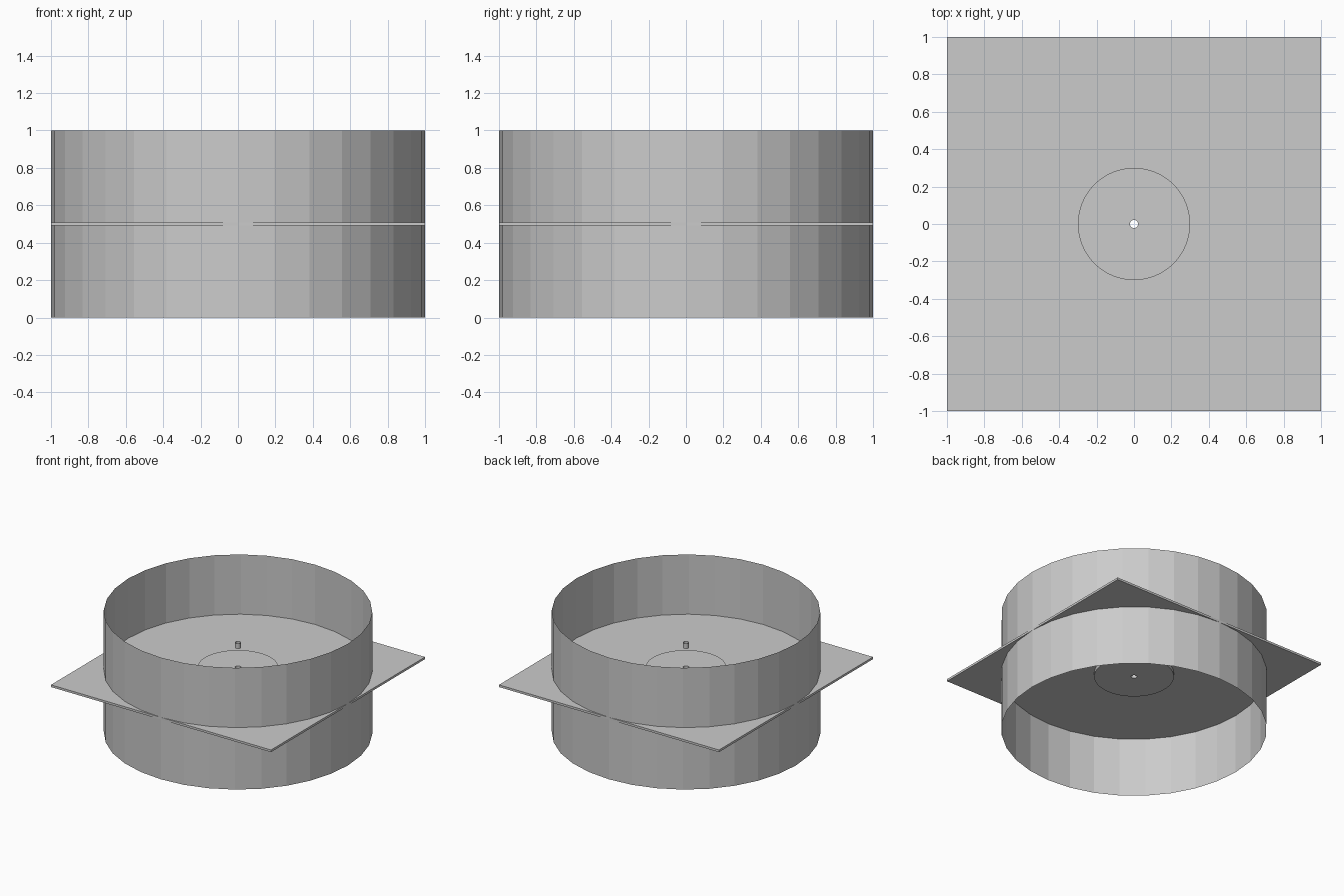
import bpy, bmesh, math

if "Cube" in bpy.data.objects:
    bpy.data.objects.remove(bpy.data.objects["Cube"])

grey = bpy.data.materials.new("plain grey")
grey.diffuse_color = (0.6, 0.6, 0.6, 1.0)
grey.use_nodes = True
grey.node_tree.nodes["Principled BSDF"].inputs["Base Color"].default_value = grey.diffuse_color


def finish(name, bm, smooth=False):
    mesh = bpy.data.meshes.new(name)
    bm.to_mesh(mesh)
    bm.free()
    mesh.materials.append(grey)
    obj = bpy.data.objects.new(name, mesh)
    bpy.context.collection.objects.link(obj)
    return obj


def lathe(name, profile, sides, closed=False):
    """Spin a list of (radius, z) points into flat-faced rings."""
    bm = bmesh.new()
    rings = []
    for r, z in profile:
        rings.append([bm.verts.new((r * math.cos(2 * math.pi * i / sides),
                                    r * math.sin(2 * math.pi * i / sides), z))
                      for i in range(sides)])
    pairs = list(zip(rings, rings[1:]))
    if closed:
        pairs.append((rings[-1], rings[0]))
    for a, b in pairs:
        for i in range(sides):
            j = (i + 1) % sides
            bm.faces.new((a[i], a[j], b[j], b[i]))
    return finish(name, bm)


HOLE = 0.022

# Large open wall, a single thin sheet
lathe("outer_wall", [(1, 0), (1, 1)], 32)

# Square plate through the middle of the wall
bm = bmesh.new()
bmesh.ops.create_cube(bm, size=1)
bmesh.ops.scale(bm, vec=(2, 2, 0.018), verts=bm.verts)
bmesh.ops.translate(bm, vec=(0, 0, 0.5), verts=bm.verts)
plate = finish("square_plate", bm)

# Centre hole in the plate, hidden inside the hub
bm = bmesh.new()
bmesh.ops.create_cone(bm, cap_ends=True, segments=16, radius1=0.03,
                      radius2=0.03, depth=0.2)
bmesh.ops.translate(bm, vec=(0, 0, 0.5), verts=bm.verts)
cutter = finish("hole_cutter", bm)
cutter.hide_render = True
cutter.hide_set(True)
cut = plate.modifiers.new("centre_hole", 'BOOLEAN')
cut.operation = 'DIFFERENCE'
cut.solver = 'EXACT'
cut.object = cutter

# Round hub disc with a bore
lathe("hub_disc", [(0.3, 0.46), (0.3, 0.54), (HOLE, 0.54), (HOLE, 0.46)],
      64, closed=True)

# Small open tube above the hub
lathe("small_tube", [(HOLE, 0.70), (HOLE, 0.745)], 16)
